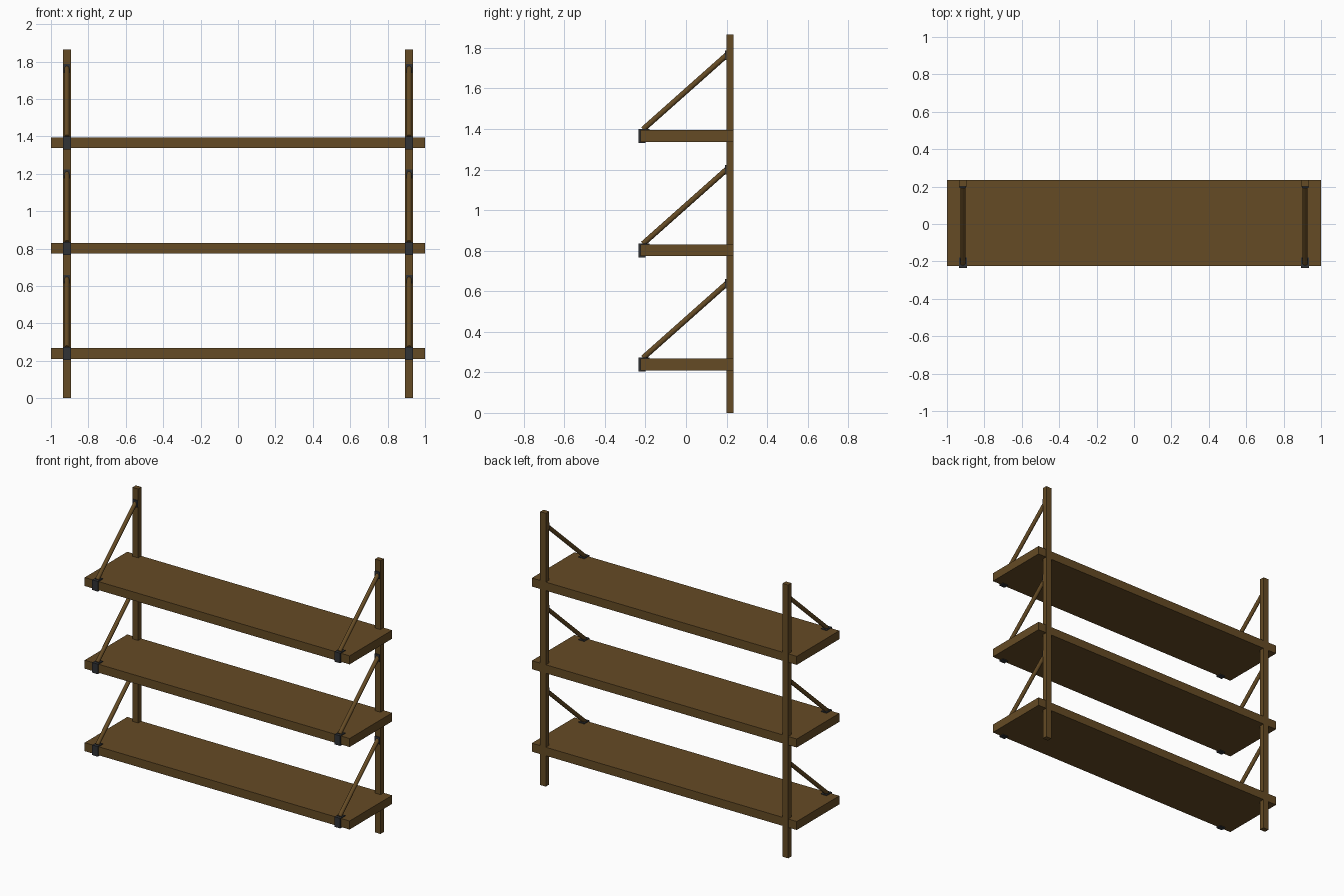
import bpy, bmesh
from mathutils import Vector

if "Cube" in bpy.data.objects:
    bpy.data.objects.remove(bpy.data.objects["Cube"])


def material(name, rgb):
    m = bpy.data.materials.new(name)
    m.diffuse_color = (*rgb, 1)
    m.use_nodes = True
    m.node_tree.nodes["Principled BSDF"].inputs["Base Color"].default_value = m.diffuse_color
    return m


wood = material("wood", (0.13, 0.07, 0.018))
metal = material("dark_metal", (0.03, 0.032, 0.036))


def finish(bm, name, mat):
    bmesh.ops.recalc_face_normals(bm, faces=bm.faces)
    me = bpy.data.meshes.new(name)
    bm.to_mesh(me)
    bm.free()
    me.materials.append(mat)
    ob = bpy.data.objects.new(name, me)
    bpy.context.collection.objects.link(ob)
    return ob


def box(name, x, y, z, mat):
    bm = bmesh.new()
    bmesh.ops.create_cube(bm, size=1)
    for v in bm.verts:
        v.co = [(a + b) / 2 + c * (b - a) for (a, b), c in zip((x, y, z), v.co)]
    return finish(bm, name, mat)


def extrude_x(name, profile, x, width, mat):
    bm = bmesh.new()
    f = bm.faces.new([bm.verts.new((x - width / 2, y, z)) for y, z in profile])
    r = bmesh.ops.extrude_face_region(bm, geom=[f])
    verts = [g for g in r["geom"] if isinstance(g, bmesh.types.BMVert)]
    bmesh.ops.translate(bm, verts=verts, vec=(width, 0, 0))
    return finish(bm, name, mat)


def rod(name, a, b, radius, mat):
    a, b = Vector(a), Vector(b)
    bm = bmesh.new()
    bmesh.ops.create_cone(bm, cap_ends=True, segments=16, radius1=radius,
                          radius2=radius, depth=(b - a).length)
    ob = finish(bm, name, mat)
    ob.location = (a + b) / 2
    ob.rotation_euler = (b - a).to_track_quat("Z", "Y").to_euler()
    for p in ob.data.polygons:
        p.use_smooth = len(p.vertices) == 4


# Shelf boards
levels = [0.21, 0.773, 1.337]
for z in levels:
    box("shelf", (-1, 1), (-0.225, 0.234), (z, z + 0.058), wood)

for x in (-0.915, 0.915):
    # Wall upright
    box("upright", (x - 0.021, x + 0.021), (0.2, 0.235), (0, 1.865), wood)
    for z in levels:
        t = z + 0.058
        # Clip wrapped round the shelf's front edge
        clip = [(-0.18, t + 0.005), (-0.235, t + 0.005), (-0.235, z - 0.006),
                (-0.2, z - 0.006), (-0.2, z), (-0.225, z), (-0.225, t), (-0.18, t)]
        extrude_x("front_clip", clip, x, 0.042, metal)
        # Diagonal support rod
        rod("support_rod", (x, -0.212, t + 0.003), (x, 0.203, t + 0.372), 0.0135, wood)
        # Socket joining rod to upright
        box("rod_socket", (x - 0.018, x + 0.018), (0.193, 0.201), (t + 0.345, t + 0.392), metal)
